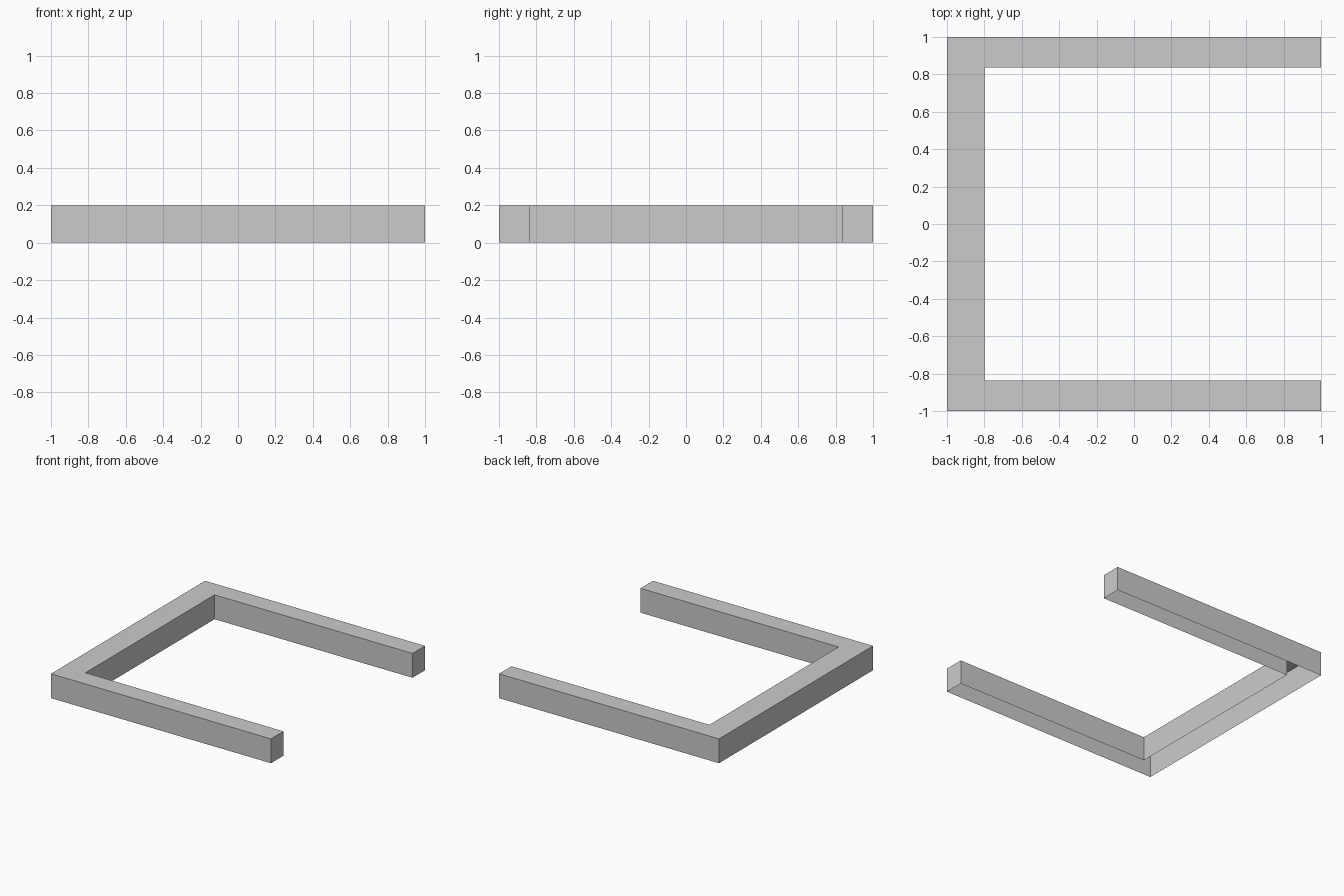
import bpy, bmesh

if "Cube" in bpy.data.objects:
    bpy.data.objects.remove(bpy.data.objects["Cube"])

HEIGHT = 0.2
INNER_X = -0.8
INNER_Y = 0.838

# U-shaped outline, seen from above (counter-clockwise)
half = [(-1, 1), (1, 1), (1, INNER_Y), (INNER_X, INNER_Y)]
outline = [(x, -y) for x, y in half] + half[::-1]

# Hollow frame: top and walls, open underneath
bm = bmesh.new()
base = [bm.verts.new((x, y, 0)) for x, y in outline]
rim = [bm.verts.new((x, y, HEIGHT)) for x, y in outline]
bm.faces.new(rim)
for i in range(len(outline)):
    j = (i + 1) % len(outline)
    bm.faces.new((base[i], base[j], rim[j], rim[i]))

mesh = bpy.data.meshes.new("u_frame")
bm.to_mesh(mesh)
bm.free()
bpy.context.collection.objects.link(bpy.data.objects.new("u_frame", mesh))
